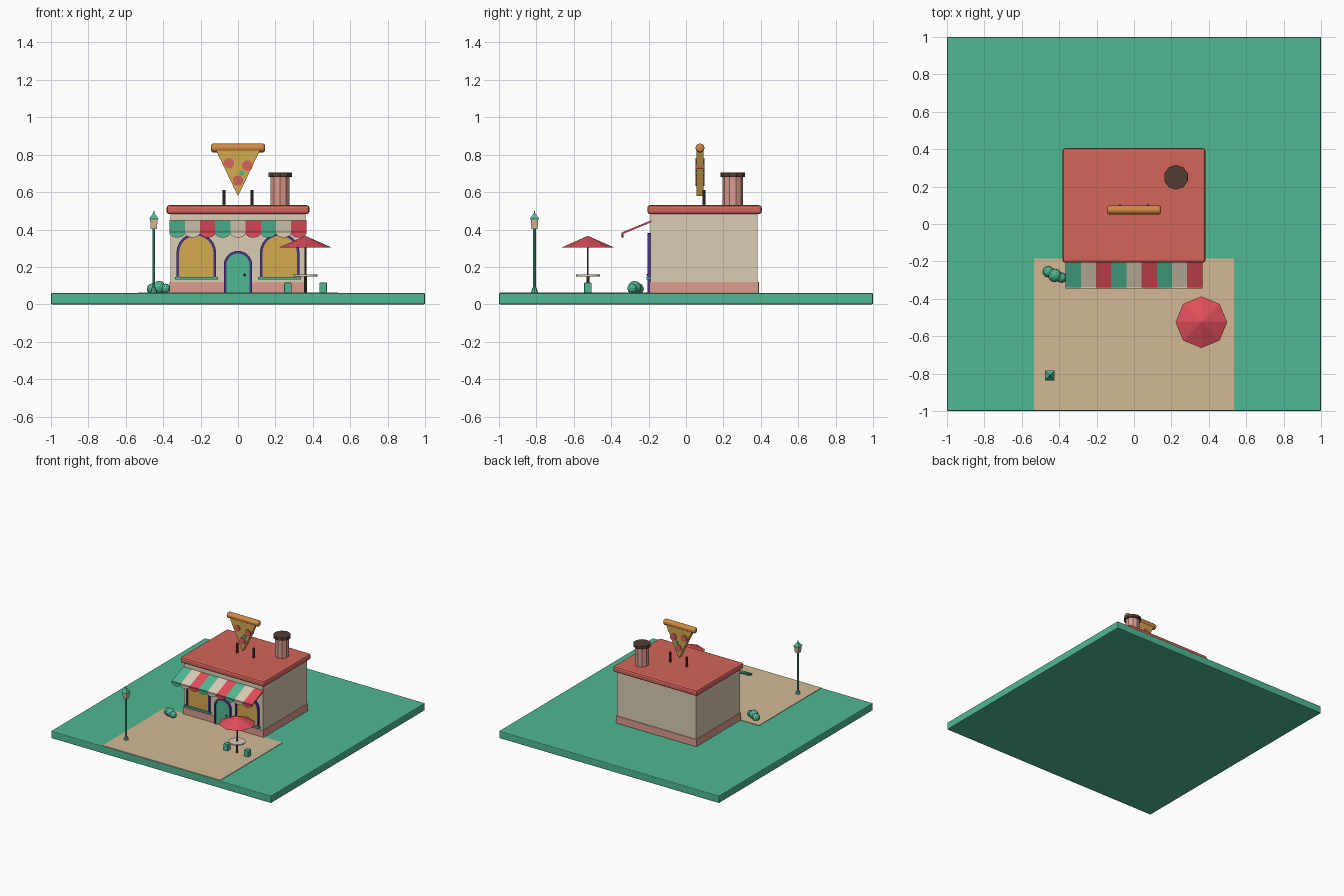
import bpy, bmesh, math
from mathutils import Matrix, Vector

cube = bpy.data.objects.get("Cube")
if cube:
    bpy.data.objects.remove(cube, do_unlink=True)


def material(name, *rgb):
    linear = [((c / 255 + 0.055) / 1.055) ** 2.4 for c in rgb] + [1]
    m = bpy.data.materials.new(name)
    m.use_nodes = True
    m.diffuse_color = linear
    m.node_tree.nodes["Principled BSDF"].inputs["Base Color"].default_value = linear
    return m


GREEN = material("green", 80, 184, 147)
TAN = material("paving tan", 212, 185, 149)
BEIGE = material("plaster beige", 218, 205, 181)
PINK = material("brick pink", 220, 156, 142)
ROOF = material("roof red", 212, 101, 90)
CRIMSON = material("crimson", 224, 78, 91)
YELLOW = material("cheese yellow", 212, 170, 79)
CRUST = material("crust orange", 210, 137, 66)
BROWN = material("dark brown", 84, 63, 53)
PURPLE = material("frame purple", 74, 54, 138)


def finish(name, bm, mat, bevel=0, segments=2):
    bmesh.ops.recalc_face_normals(bm, faces=bm.faces[:])
    mesh = bpy.data.meshes.new(name)
    bm.to_mesh(mesh)
    bm.free()
    ob = bpy.data.objects.new(name, mesh)
    bpy.context.collection.objects.link(ob)
    mesh.materials.append(mat)
    if bevel:
        mod = ob.modifiers.new("Bevel", "BEVEL")
        mod.width, mod.segments = bevel, segments
        mod.limit_method, mod.angle_limit = "ANGLE", math.radians(50)
    return ob


def box(name, xs, ys, zs, mat, bevel=0):
    bm = bmesh.new()
    spans = (xs, ys, zs)
    centre = Vector([(a + b) / 2 for a, b in spans])
    size = Matrix.Diagonal([b - a for a, b in spans] + [1])
    bmesh.ops.create_cube(bm, size=1, matrix=Matrix.Translation(centre) @ size)
    return finish(name, bm, mat, bevel)


def cone(name, x, y, zs, r1, r2, sides, mat, spin=0, bevel=0):
    bm = bmesh.new()
    place = Matrix.Translation((x, y, sum(zs) / 2)) @ Matrix.Rotation(spin, 4, "Z")
    bmesh.ops.create_cone(bm, cap_ends=True, segments=sides, radius1=r1, radius2=r2,
                          depth=zs[1] - zs[0], matrix=place)
    return finish(name, bm, mat, bevel)


def add_prism(bm, points, vec):
    face = bm.faces.new([bm.verts.new(p) for p in points])
    out = bmesh.ops.extrude_face_region(bm, geom=[face], use_keep_orig=True)
    top = [v for v in out["geom"] if isinstance(v, bmesh.types.BMVert)]
    bmesh.ops.translate(bm, verts=top, vec=vec)


def prism(name, points, vec, mat):
    bm = bmesh.new()
    add_prism(bm, points, vec)
    return finish(name, bm, mat)


def arch(x, half, z0, spring, y):
    turns = [math.pi * i / 12 for i in range(13)]
    curve = [(x + half * math.cos(t), y, spring + half * math.sin(t)) for t in turns]
    return [(x + half, y, z0)] + curve + [(x - half, y, z0)]


def arched_opening(name, x, half, z0, spring, mat):
    prism(name, arch(x, half, z0, spring, -0.198), (0, 0.01, 0), mat)
    bm = bmesh.new()
    outer = [bm.verts.new(p) for p in arch(x, half + 0.006, z0, spring, -0.205)]
    inner = [bm.verts.new(p) for p in arch(x, half - 0.008, z0, spring, -0.205)]
    for i in range(len(outer) - 1):
        bm.faces.new((outer[i], outer[i + 1], inner[i + 1], inner[i]))
    out = bmesh.ops.extrude_face_region(bm, geom=bm.faces[:], use_keep_orig=True)
    back = [v for v in out["geom"] if isinstance(v, bmesh.types.BMVert)]
    bmesh.ops.translate(bm, verts=back, vec=(0, 0.016, 0))
    finish(name + "_frame", bm, PURPLE)


# Ground and paving
box("ground", (-1, 1), (-1, 1), (0, 0.06), GREEN, 0.006)
box("paving", (-0.535, 0.535), (-0.995, -0.185), (0.05, 0.064), TAN)

# Building shell
box("walls", (-0.36, 0.36), (-0.19, 0.382), (0.06, 0.49), BEIGE)
box("wall_base", (-0.367, 0.367), (-0.195, 0.39), (0.06, 0.12), PINK, 0.004)
box("roof", (-0.382, 0.382), (-0.207, 0.405), (0.482, 0.53), ROOF, 0.014)

# Door and windows
arched_opening("door", 0, 0.07, 0.064, 0.21, GREEN)
bm = bmesh.new()
bmesh.ops.create_uvsphere(bm, u_segments=8, v_segments=6, radius=0.007,
                          matrix=Matrix.Translation((0.035, -0.204, 0.157)))
finish("door_knob", bm, BROWN)
for side, x in (("right", -0.223), ("left", 0.223)):
    arched_opening(side + "_window", x, 0.1, 0.14, 0.275, YELLOW)
    box(side + "_window_sill", (x - 0.115, x + 0.115), (-0.212, -0.185),
        (0.132, 0.146), GREEN)

# Striped awning with scalloped edge
bm = bmesh.new()
stripe = 0.73 / 9
for n in range(9):
    x0 = -0.365 + n * stripe
    start = len(bm.faces)
    slope = [(-0.185, 0.45), (-0.337, 0.387), (-0.337, 0.376), (-0.185, 0.439)]
    add_prism(bm, [(x0, y, z) for y, z in slope], (stripe, 0, 0))
    lobe = [math.pi * i / 8 for i in range(9)]
    add_prism(bm, [(x0 + stripe / 2 * (1 - math.cos(t)), -0.345,
                    0.383 - 0.026 * math.sin(t)) for t in lobe], (0, 0.01, 0))
    bm.faces.ensure_lookup_table()
    for f in bm.faces[start:]:
        f.material_index = n % 3
awning = finish("awning", bm, GREEN)
awning.data.materials.append(BEIGE)
awning.data.materials.append(CRIMSON)

# Chimney
cone("chimney", 0.225, 0.25, (0.52, 0.69), 0.054, 0.054, 10, PINK)
cone("chimney_cap", 0.225, 0.25, (0.68, 0.705), 0.066, 0.066, 10, BROWN, 0, 0.003)

# Pizza slice sign
SY = 0.075
prism("slice", [(-0.118, SY - 0.018, 0.825), (0.118, SY - 0.018, 0.825),
                (0, SY - 0.018, 0.578)], (0, 0.036, 0), YELLOW)
bm = bmesh.new()
bmesh.ops.create_cone(bm, cap_ends=True, segments=12, radius1=0.024, radius2=0.024, depth=0.288,
                      matrix=Matrix.Translation((0, SY, 0.836)) @ Matrix.Rotation(math.pi / 2, 4, "Y"))
crust = finish("crust", bm, CRUST, 0.012, 3)
crust.select_set(True)
bpy.context.view_layer.objects.active = crust
bpy.ops.object.shade_smooth_by_angle(angle=math.radians(40))


def topping(name, x, z, radius, sides, mat):
    bm = bmesh.new()
    place = Matrix.Translation((x, SY, z)) @ Matrix.Rotation(math.pi / 2, 4, "X")
    bmesh.ops.create_cone(bm, cap_ends=True, segments=sides, radius1=radius,
                          radius2=radius, depth=0.05, matrix=place)
    finish(name, bm, mat)


for n, (x, z) in enumerate(((-0.048, 0.755), (0.05, 0.742), (0, 0.662))):
    topping("pepperoni_%d" % n, x, z, 0.028, 12, ROOF)
topping("basil_leaf", 0.02, 0.702, 0.015, 6, GREEN)
for side, x in (("right", -0.075), ("left", 0.075)):
    cone(side + "_sign_post", x, 0.097, (0.52, 0.61), 0.008, 0.008, 8, BROWN)

# Parasol, table and stools
PX, PY = 0.36, -0.525
cone("parasol_canopy", PX, PY, (0.305, 0.366), 0.138, 0, 8, CRIMSON)
cone("parasol_pole", PX, PY, (0.064, 0.31), 0.005, 0.005, 8, BROWN)
cone("table_leg", PX, PY, (0.064, 0.152), 0.008, 0.008, 8, BROWN)
cone("table_top", PX, PY, (0.15, 0.159), 0.064, 0.064, 16, BEIGE)
for side, x in (("right", PX - 0.093), ("left", PX + 0.095)):
    box(side + "_stool", (x - 0.02, x + 0.02), (PY - 0.02, PY + 0.02),
        (0.062, 0.116), GREEN, 0.004)

# Street lamp
LX, LY = -0.45, -0.81
cone("lamp_foot", LX, LY, (0.062, 0.09), 0.019, 0.01, 8, GREEN)
cone("lamp_pole", LX, LY, (0.08, 0.405), 0.0075, 0.0075, 8, GREEN)
cone("lamp_glass", LX, LY, (0.403, 0.457), 0.023, 0.029, 4, TAN, math.pi / 4)
cone("lamp_hood", LX, LY, (0.455, 0.49), 0.036, 0.004, 4, GREEN, math.pi / 4)
cone("lamp_finial", LX, LY, (0.486, 0.5), 0.004, 0.003, 6, GREEN)

# Shrub
bm = bmesh.new()
for x, y, z, r in ((-0.458, -0.255, 0.083, 0.03), (-0.423, -0.275, 0.09, 0.036),
                   (-0.388, -0.287, 0.084, 0.027)):
    bmesh.ops.create_icosphere(bm, subdivisions=2, radius=r,
                               matrix=Matrix.Translation((x, y, z)))
finish("shrub", bm, GREEN)
